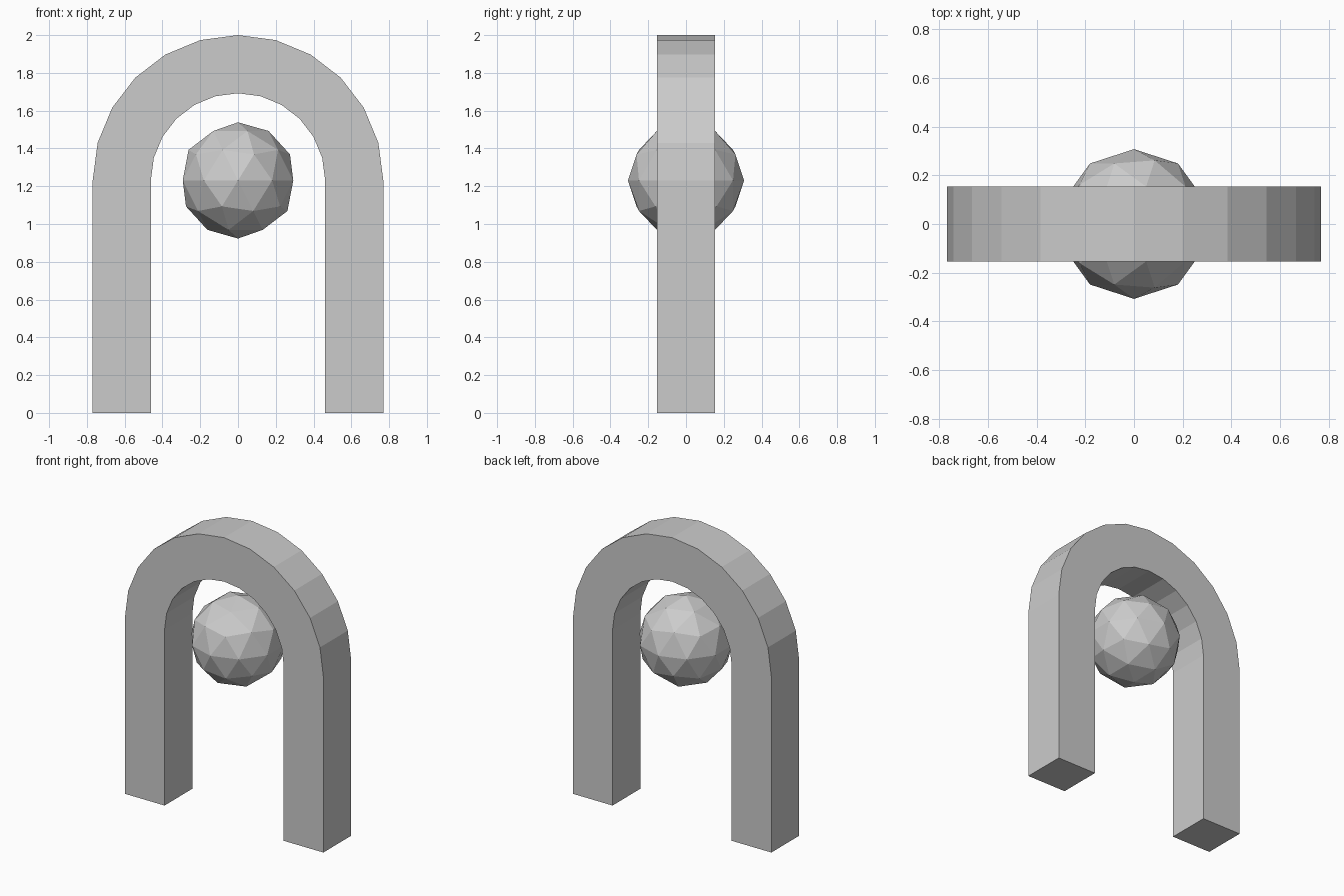
import bpy, bmesh, math

if "Cube" in bpy.data.objects:
    bpy.data.objects.remove(bpy.data.objects["Cube"])

U = 2 / 6.5                      # base unit: total height is 6.5 units
SPRING_Z = 4 * U                 # height where the arch curve begins
OUTER, INNER, HALF_DEPTH = 2.5 * U, 1.5 * U, 0.5 * U
SEGMENTS = 12


def add_object(name, bm):
    bmesh.ops.recalc_face_normals(bm, faces=bm.faces)
    mesh = bpy.data.meshes.new(name)
    bm.to_mesh(mesh)
    bm.free()
    obj = bpy.data.objects.new(name, mesh)
    bpy.context.collection.objects.link(obj)
    return obj


def arch_line(radius):
    """Leg foot, half circle, other leg foot, as (x, z) points."""
    arc = [(radius * math.cos(math.pi * i / SEGMENTS),
            SPRING_Z + radius * math.sin(math.pi * i / SEGMENTS))
           for i in range(SEGMENTS + 1)]
    return [(radius, 0)] + arc + [(-radius, 0)]


# Arch: strip between the outer and inner lines, extruded through the depth
bm = bmesh.new()
outer, inner = [[bm.verts.new((x, -HALF_DEPTH, z)) for x, z in arch_line(r)]
                for r in (OUTER, INNER)]
profile = bm.faces.new(outer + inner[::-1])
result = bmesh.ops.extrude_face_region(bm, geom=[profile], use_keep_orig=True)
moved = [v for v in result["geom"] if isinstance(v, bmesh.types.BMVert)]
bmesh.ops.translate(bm, verts=moved, vec=(0, 2 * HALF_DEPTH, 0))
add_object("arch", bm)

# Faceted ball floating at the centre of the arch curve
bm = bmesh.new()
bmesh.ops.create_icosphere(bm, subdivisions=2, radius=U)
ball = add_object("ball", bm)
ball.location.z = SPRING_Z
